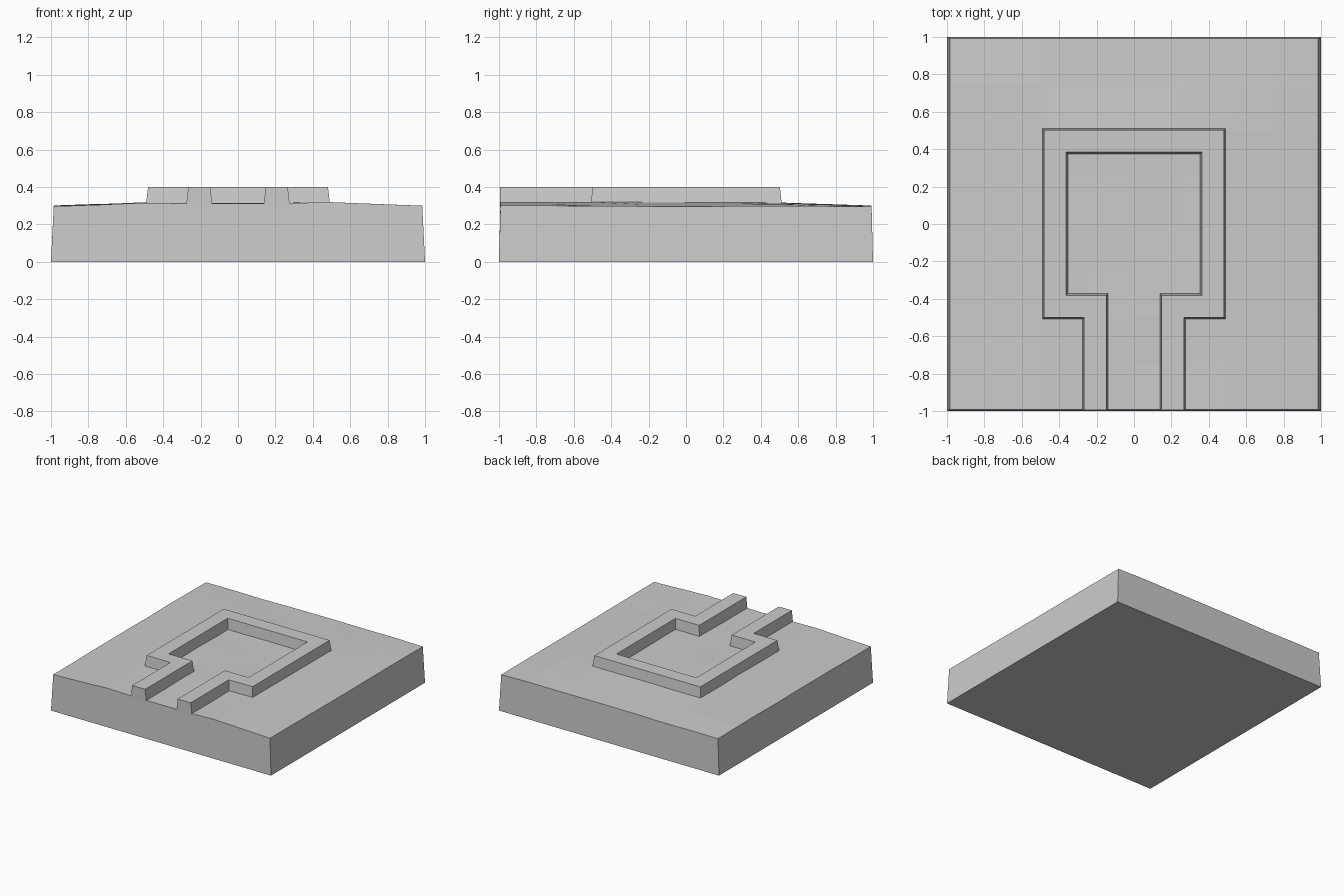
import bpy, bmesh, random
from mathutils import Vector

if "Cube" in bpy.data.objects:
    bpy.data.objects.remove(bpy.data.objects["Cube"])

random.seed(4)


def make_object(name, bm):
    bmesh.ops.recalc_face_normals(bm, faces=bm.faces)
    mesh = bpy.data.meshes.new(name)
    bm.to_mesh(mesh)
    bm.free()
    obj = bpy.data.objects.new(name, mesh)
    bpy.context.collection.objects.link(obj)
    return obj


# Ground slab: gently uneven top, skirt flaring slightly out to the square foot
def ground_height(x, y):
    r = max(abs(x), abs(y) if y > 0 else abs(x))
    h = 0.318 - 0.02 * max(0.0, (r - 0.45) / 0.55)
    if abs(x) < 0.4 and y < 0.4:
        h = 0.313
    return h + random.uniform(-0.003, 0.003)


bm = bmesh.new()
bmesh.ops.create_grid(bm, x_segments=8, y_segments=8, size=1)
rim = [e for e in bm.edges if e.is_boundary]
skirt = bmesh.ops.extrude_edge_only(bm, edges=rim)["geom"]
foot = {v for v in skirt if isinstance(v, bmesh.types.BMVert)}
for v in bm.verts:
    if v not in foot:
        v.co.z = ground_height(v.co.x, v.co.y)
        v.co.x *= 0.985
        v.co.y *= 0.992
bmesh.ops.contextual_create(bm, geom=[e for e in bm.edges if e.is_boundary])
make_object("ground_slab", bm)


# Low wall: mitred strip along a centreline, wider at the foot than at the top
def offset_path(path, d):
    pts = [Vector(p) for p in path]
    out = []
    for i, p in enumerate(pts):
        a = (p - pts[i - 1]).normalized() if i else None
        b = (pts[i + 1] - p).normalized() if i < len(pts) - 1 else None
        a, b = a or b, b or a
        n1, n2 = Vector((-a.y, a.x)), Vector((-b.y, b.x))
        out.append(p + (n1 + n2) * d / (1 + n1.dot(n2)))
    return out


half = [(0.207, -0.994), (0.207, -0.44), (0.422, -0.44), (0.422, 0.443)]
path = half + [(-x, y) for x, y in reversed(half)]

bm = bmesh.new()
sections = [(-0.071, 0.29), (-0.059, 0.40), (0.059, 0.40), (0.071, 0.29)]
rails = [[bm.verts.new((p.x, p.y, z)) for p in offset_path(path, d)]
         for d, z in sections]
for k in range(4):
    a, b = rails[k], rails[(k + 1) % 4]
    for i in range(len(path) - 1):
        bm.faces.new((a[i], a[i + 1], b[i + 1], b[i]))
for end in (0, -1):
    bm.faces.new([r[end] for r in rails])
make_object("low_wall", bm)
